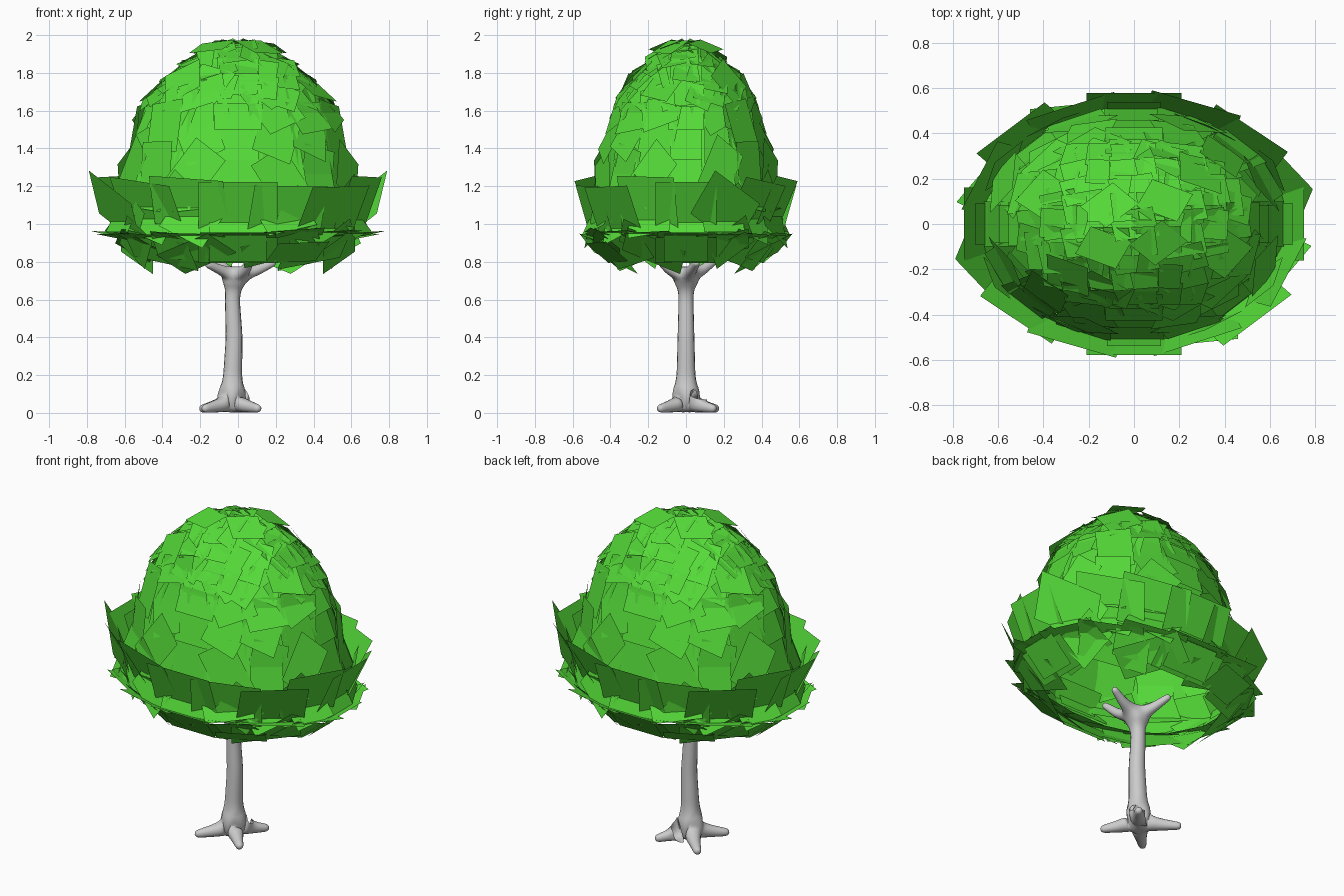
import bpy, bmesh, math, random
from mathutils import Vector, Matrix

cube = bpy.data.objects.get("Cube")
if cube:
    bpy.data.objects.remove(cube, do_unlink=True)
random.seed(4)
SQUASH = 0.77  # crown depth relative to its width


def material(name, rgb):
    m = bpy.data.materials.new(name)
    m.use_nodes = True
    m.diffuse_color = (*rgb, 1)
    m.node_tree.nodes["Principled BSDF"].inputs["Base Color"].default_value = (*rgb, 1)
    return m


def add_object(name, mesh, mat):
    ob = bpy.data.objects.new(name, mesh)
    bpy.context.collection.objects.link(ob)
    mesh.materials.append(mat)
    return ob


leaf_green = material("leaf green", (0.09, 0.70, 0.04))
bark_grey = material("bark grey", (0.60, 0.60, 0.60))


# Leaf cards: each one is added twice, half a turn apart
def card(bm, centre, normal, side, w, h, roll):
    n = normal.normalized()
    u = (side - n * side.dot(n)).normalized()
    u = Matrix.Rotation(roll, 3, n) @ u
    v = n.cross(u)
    corners = [centre + u * (a * w / 2) + v * (b * h / 2)
               for a, b in ((-1, -1), (1, -1), (1, 1), (-1, 1))]
    for turn in (1, -1):
        bm.faces.new([bm.verts.new((c.x * turn, c.y * turn * SQUASH, c.z)) for c in corners])


def ring(bm, z, r, tilt, count, w, h, wobble):
    for i in range(count // 2):
        a = math.tau * i / count
        square = i % (count // 4) == 0  # cards on the axes stay upright
        j = 0 if square else wobble
        out = Vector((math.cos(a), math.sin(a), 0))
        t = math.radians(tilt) + random.uniform(-0.3, 0.3) * j
        normal = out * math.cos(t) + Vector((0, 0, math.sin(t)))
        centre = out * (r + random.uniform(-0.03, 0.03) * j)
        centre.z = z + random.uniform(-0.05, 0.05) * j
        card(bm, centre, normal, Vector((-out.y, out.x, 0)), w, h, random.uniform(-1, 1) * j)


def foliage(name, rings, cap=False):
    bm = bmesh.new()
    for spec in rings:
        ring(bm, *spec)
    if cap:
        # Overlapping square cards laid in rows over the dome
        for i in range(-4, 5):
            for k in range(0, 6):
                x, y = i * 0.11, k * 0.1
                d = math.hypot(x, y)
                if d > 0.46:
                    continue
                z = 1.95 - 1.3 * d * d
                normal = Vector((2.3 * x + random.uniform(-.2, .2),
                                 2.3 * y + random.uniform(-.2, .2), 1))
                card(bm, Vector((x, y, z)), normal, Vector((1, 0, 0)),
                     0.2, 0.17, random.uniform(-.25, .25))
    mesh = bpy.data.meshes.new(name)
    bm.to_mesh(mesh)
    bm.free()
    add_object(name, mesh, leaf_green)


# ring values: height, radius, tilt, count, width, height of card, wobble
foliage("lower_skirt_leaves", [
    (0.86, 0.59, -50, 16, 0.42, 0.21, 0.6),
    (0.87, 0.62, -45, 12, 0.3, 0.2, 0.9),
    (0.94, 0.66, -78, 16, 0.4, 0.14, 0.3),
])
foliage("flared_rim_leaves", [
    (1.09, 0.69, -25, 16, 0.42, 0.29, 0.5),
    (1.03, 0.64, 30, 16, 0.3, 0.2, 0.5),
    (1.08, 0.66, -20, 12, 0.24, 0.24, 0.9),
])
foliage("middle_leaves", [
    (1.35, 0.57, 18, 16, 0.26, 0.6, 0.2),
    (1.25, 0.61, 15, 16, 0.22, 0.32, 0.7),
    (1.48, 0.54, 22, 16, 0.22, 0.3, 0.6),
    (1.62, 0.48, 32, 16, 0.25, 0.28, 0.5),
])
foliage("top_leaves", [
    (1.72, 0.41, 42, 16, 0.22, 0.22, 0.7),
    (1.82, 0.31, 50, 12, 0.22, 0.2, 0.7),
    (1.91, 0.17, 68, 8, 0.2, 0.18, 0.8),
], cap=True)

# Trunk with spreading roots and forked branches, skinned from a skeleton
points, edges, radii = [], [], []


def limb(start, path):
    prev = start
    for x, y, z, r in path:
        points.append((x, y, z))
        radii.append(r)
        if prev is not None:
            edges.append((prev, len(points) - 1))
        prev = len(points) - 1
    return prev


top = limb(None, [(-0.03, 0, 0.065, 0.055), (-0.03, 0, 0.16, 0.048), (-0.02, 0, 0.4, 0.042),
                  (-0.03, 0, 0.6, 0.037), (-0.02, 0, 0.72, 0.042)])
for x, y in ((0.12, -0.15), (-0.2, 0.17), (-0.19, -0.15), (0.1, 0.16)):
    limb(0, [(-0.03 + (x + 0.03) * 0.5, y * 0.5, 0.036, 0.032), (x, y, 0.02, 0.018)])
for x, y, z in ((0.2, 0.06, 0.8), (-0.17, -0.12, 0.79), (-0.12, 0.17, 0.82), (0.08, -0.17, 0.84)):
    limb(top, [(x * 0.5, y * 0.5, 0.755, 0.026), (x, y, z, 0.016)])

mesh = bpy.data.meshes.new("trunk")
mesh.from_pydata(points, edges, [])
trunk = add_object("trunk", mesh, bark_grey)
skin = trunk.modifiers.new("skin", 'SKIN')
skin.use_smooth_shade = True
for item, r in zip(mesh.skin_vertices[0].data, radii):
    item.radius = (r * 1.15, r * 1.15)
mesh.skin_vertices[0].data[0].use_root = True
smooth = trunk.modifiers.new("smooth", 'SUBSURF')
smooth.levels = smooth.render_levels = 2
